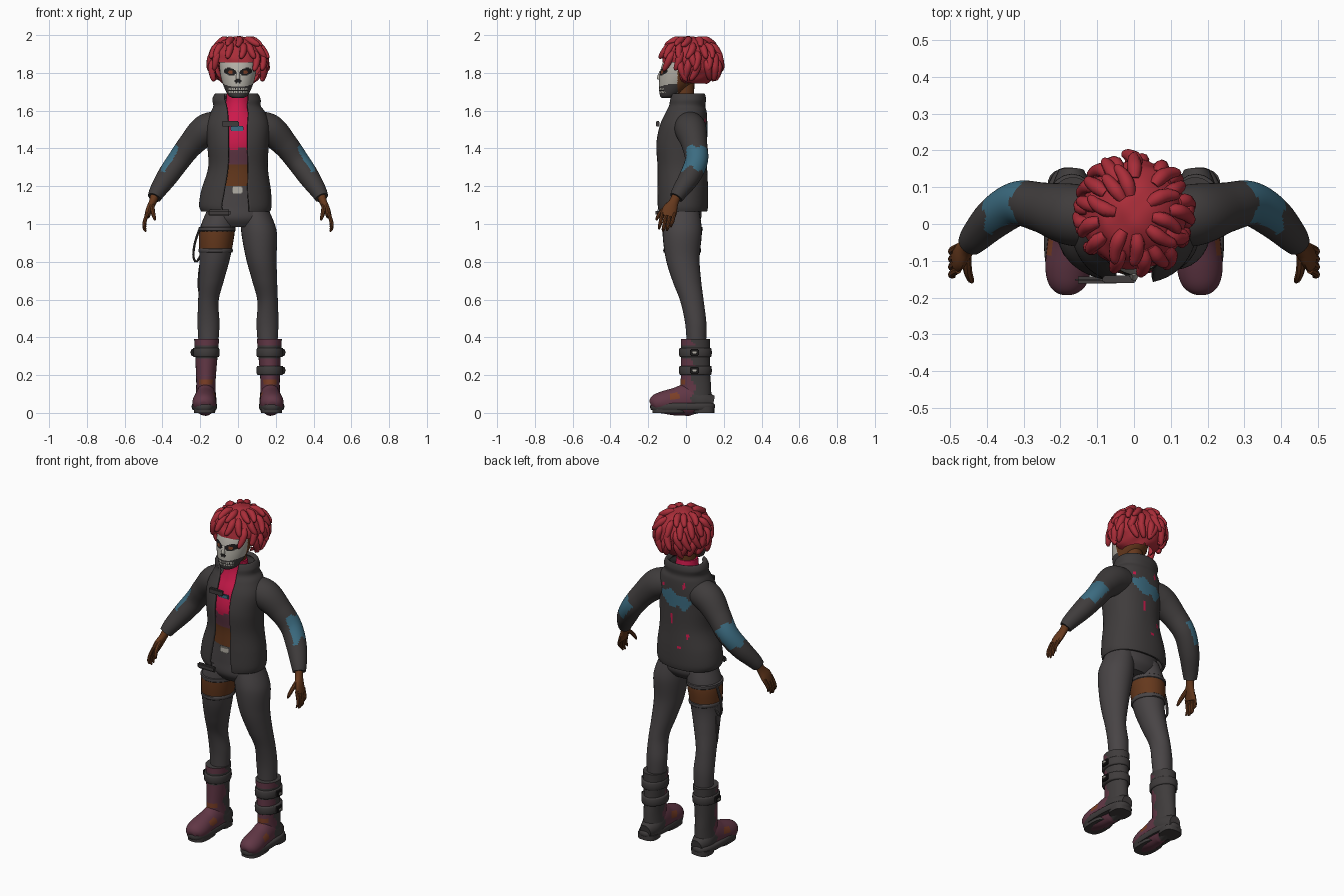
import bpy, bmesh, random
from math import sin, cos, pi, asin, radians, copysign
from mathutils import Vector, Matrix

random.seed(4)
cube = bpy.data.objects.get("Cube")
if cube:
    bpy.data.objects.remove(cube)


def material(name, *rgb):
    m = bpy.data.materials.new(name)
    m.use_nodes = True
    m.diffuse_color = (*rgb, 1)
    m.node_tree.nodes["Principled BSDF"].inputs["Base Color"].default_value = (*rgb, 1)
    return m


red = material("hair red", .40, .026, .04)
charcoal = material("jacket charcoal", .05, .045, .045)
grey = material("legging grey", .065, .058, .06)
skin = material("brown skin", .13, .04, .012)
blue = material("patch blue", .045, .15, .22)
pink = material("shirt pink", .6, .01, .07)
maroon = material("boot maroon", .12, .038, .06)
bone = material("bone white", .45, .43, .38)
black = material("black", .012, .011, .011)
rust = material("rust", .2, .05, .02)

X, Z = Vector((1, 0, 0)), Vector((0, 0, 1))
parts = []


def finish(bm, name, mats, rule=None):
    """Turn a bmesh into an object; rule(centre, normal) picks the material index."""
    bm.normal_update()
    if rule:
        for f in bm.faces:
            f.material_index = rule(f.calc_center_median(), f.normal)
    mesh = bpy.data.meshes.new(name)
    bm.to_mesh(mesh)
    bm.free()
    ob = bpy.data.objects.new(name, mesh)
    bpy.context.collection.objects.link(ob)
    for m in mats:
        mesh.materials.append(m)
    parts.append(ob)
    return ob


def smooth_keys(keys, steps):
    """Catmull-Rom interpolation of key tuples."""
    out = []
    for i in range(len(keys) - 1):
        a, b, c, d = (keys[max(0, min(len(keys) - 1, i + k))] for k in (-1, 0, 1, 2))
        for s in range(steps):
            t = s / steps
            out.append([q + t / 2 * (r - p + t * (2*p - 5*q + 4*r - w + t * (3*(q - r) + w - p)))
                        for p, q, r, w in zip(a, b, c, d)])
    return out + [list(keys[-1])]


def add_loft(bm, keys, seg=20, steps=4, path=False, power=1):
    """Skin elliptical rings (x, y, z, rx, ry, optional front gap half-width)."""
    rows = smooth_keys(keys, steps)
    gap = len(keys[0]) == 6
    rings = []
    for i, r in enumerate(rows):
        c, u, v = Vector(r[:3]), X, Vector((0, 1, 0))
        if path:
            t = (Vector(rows[min(i + 1, len(rows) - 1)][:3]) - Vector(rows[max(i - 1, 0)][:3])).normalized()
            u = (X - t * X.dot(t)).normalized()
            v = t.cross(u)
        g = asin(min(.95, r[5] / r[3])) if gap else 0
        ring = []
        for j in range(seg + gap):
            a = -pi / 2 + g + (2 * pi - 2 * g) * j / seg
            x, y = (copysign(abs(q) ** power, q) for q in (cos(a), sin(a)))
            ring.append(bm.verts.new(c + u * x * r[3] + v * y * r[4]))
        rings.append(ring)
    for a, b in zip(rings, rings[1:]):
        for j in range(seg):
            k = (j + 1) % len(a)
            bm.faces.new((a[j], a[k], b[k], b[j]))
    if not gap:
        bm.faces.new(rings[0][::-1])
        bm.faces.new(rings[-1])


def loft(name, keys, mats, rule=None, **options):
    bm = bmesh.new()
    add_loft(bm, keys, **options)
    return finish(bm, name, mats, rule)


def box(name, at, size, mat, bevel=.004):
    bm = bmesh.new()
    bmesh.ops.create_cube(bm, size=1, matrix=Matrix.Translation(at) @ Matrix.Diagonal((*size, 1)))
    bmesh.ops.bevel(bm, geom=bm.edges[:], offset=bevel, segments=2, affect='EDGES')
    return finish(bm, name, [mat])


def band(name, x, y, z, rx, ry, h, mat):
    """Padded band around a limb."""
    loft(name, [(x, y, z - h, rx * .94, ry * .94), (x, y, z - h * .7, rx, ry),
                (x, y, z + h * .7, rx, ry), (x, y, z + h, rx * .94, ry * .94)], [mat], steps=2)


def in_oval(a, b, ra, rb):
    return (a / ra) ** 2 + (b / rb) ** 2 < 1


# Torso: shorts, bare waist, cropped shirt with high neck
loft("torso", [(0, -.02, .985, .12, .07), (0, -.02, 1.03, .165, .1), (0, -.02, 1.1, .162, .1),
               (0, -.02, 1.2, .135, .098), (0, -.025, 1.3, .125, .095), (0, -.03, 1.42, .14, .108),
               (0, -.02, 1.52, .13, .1), (0, -.01, 1.59, .085, .08), (0, -.01, 1.64, .066, .064),
               (0, -.012, 1.69, .06, .058)], [grey, skin, maroon, pink],
     lambda c, n: (c.z > 1.2) + (c.z > 1.32) + (c.z > 1.4 + .012 * sin(c.x * 90)), seg=40, steps=8)
loft("neck", [(0, -.01, 1.62, .05, .05), (0, -.005, 1.8, .052, .052)], [skin])
box("belt_buckle", (-.005, -.122, 1.18), (.055, .012, .035), bone)
box("collar_pendant", (-.005, -.13, 1.505), (.07, .01, .025), blue)


# Open jacket with rolled collar, back patch and paint splashes
def jacket_colour(c, n):
    if c.y > .02:
        if in_oval(c.x + .01 * sin(c.z * 90), c.z - 1.48 - .2 * c.x, .1, .045 + .012 * sin(c.x * 70)):
            return 1
        for x, z, w, h in ((-.06, 1.57, .008, .02), (.08, 1.55, .012, .01), (.02, 1.36, .007, .03),
                           (-.08, 1.27, .008, .014), (-.03, 1.2, .012, .012)):
            if in_oval(c.x - x, c.z - z, w, h):
                return 2
    return 0


jacket = loft("jacket", [(-.012, -.02, 1.065, .182, .132, .065), (-.014, -.02, 1.1, .192, .137, .065),
                         (-.01, -.02, 1.18, .184, .137, .055), (0, -.022, 1.3, .158, .134, .048),
                         (0, -.025, 1.42, .163, .137, .045), (0, -.015, 1.52, .168, .128, .045),
                         (0, -.002, 1.59, .145, .112, .05), (-.005, .002, 1.625, .126, .1, .052),
                         (-.008, .006, 1.66, .128, .1, .06), (-.008, .008, 1.69, .112, .09, .06),
                         (-.006, .006, 1.675, .09, .075, .06)],
              [charcoal, blue, pink], jacket_colour, seg=96, steps=8, power=.9)
thick = jacket.modifiers.new("thickness", 'SOLIDIFY')
thick.thickness, thick.offset = .014, -1
box("jacket_clasp", (-.04, -.15, 1.53), (.09, .02, .03), charcoal)
box("jacket_front_tab", (-.1, -.152, 1.06), (.12, .02, .035), charcoal, .008)


# Limbs, built once per side
def sleeve_colour(c, n):
    along = abs(c.x) - c.z
    facing = abs(n.x) * copysign(1, n.x * c.x) + n.z + .6 * n.y
    return int(-1.08 < along + .015 * sin(c.y * 80) < -.89 and facing > .2)


def boot_colour(c, n):
    if in_oval(c.y + .06, c.z - .09, .03, .02) or in_oval(c.y + .02, c.z - .16, .02, .015):
        return 2
    return int(c.y < .04 + .015 * sin(c.z * 60) and (c.z < .29 or c.z > .35))


for s, side in ((1, "left"), (-1, "right")):
    loft(side + "_sleeve", [(s*x, y, z, r, r) for x, y, z, r in (
        (.07, .015, 1.52, .075), (.165, .025, 1.5, .084), (.25, .045, 1.42, .068), (.315, .055, 1.335, .061),
        (.375, .02, 1.25, .056), (.425, -.03, 1.175, .044), (.443, -.052, 1.14, .036))],
        [charcoal, blue], sleeve_colour, path=True, seg=48, steps=10)

    # Hand with four fingers and a thumb
    bm = bmesh.new()
    add_loft(bm, [(s*.438, -.045, 1.16, .024, .024), (s*.452, -.065, 1.115, .02, .026),
                  (s*.47, -.085, 1.075, .018, .04), (s*.482, -.095, 1.04, .014, .038)], path=True, seg=14)
    for i in range(4):
        y, drop = -.125 + .021 * i, (.0, .012, .008, -.012)[i]
        add_loft(bm, [(s*.478, y, 1.06, .01, .01), (s*.492, y - .008, 1.02, .01, .01),
                      (s*.496, y - .014, .99 - drop, .009, .009),
                      (s*.488, y - .018, .972 - drop, .004, .004)], path=True, seg=8, steps=3)
    add_loft(bm, [(s*.455, -.085, 1.1, .013, .013), (s*.452, -.125, 1.07, .012, .012),
                  (s*.445, -.148, 1.04, .01, .01), (s*.44, -.157, 1.02, .005, .005)], path=True, seg=8, steps=3)
    finish(bm, side + "_hand", [skin])

    # Leg; the right thigh shows a strip of skin above its stocking
    loft(side + "_leg", [(s*x, y, z, rx, ry) for x, y, z, rx, ry in (
        (.157, .055, .34, .05, .05), (.156, .052, .47, .058, .056), (.157, .032, .59, .054, .062),
        (.141, .004, .7, .066, .076), (.123, -.018, .82, .081, .09), (.111, -.02, .96, .094, .104),
        (.09, -.02, 1.07, .075, .09))], [grey, skin],
        lambda c, n: int(c.x < 0 and .86 < c.z < .965), seg=28, steps=10)

    # Boot: shaft, foot, sole, heel, straps and buckles
    loft(side + "_boot_shaft", [(s*.17, .055, .07, .054, .08), (s*.17, .052, .15, .051, .08),
                                (s*.169, .05, .22, .054, .077), (s*.167, .05, .31, .06, .076),
                                (s*.166, .05, .39, .066, .077)],
         [charcoal, maroon, rust], boot_colour, seg=40, steps=8)
    loft(side + "_boot_foot", [(s*.17, .145, .05, .035, .04), (s*.17, .09, .06, .055, .06),
                               (s*.171, .02, .07, .056, .085), (s*.175, -.05, .06, .06, .075),
                               (s*.179, -.12, .055, .062, .06), (s*.181, -.165, .048, .05, .046),
                               (s*.181, -.185, .04, .025, .02)],
         [charcoal, maroon, rust], boot_colour, path=True, seg=36, steps=8)
    loft(side + "_boot_sole", [(s*.178, -.02, .016, .062, .165), (s*.178, -.018, .028, .067, .172),
                               (s*.178, -.018, .045, .066, .17), (s*.178, -.018, .052, .06, .163)],
         [charcoal], seg=40, steps=2, power=.75)
    for name, y, ry in (("heel", .095, .055), ("tread", -.09, .088)):
        loft(side + "_boot_" + name, [(s*.177, y, 0, .056, ry), (s*.177, y, .03, .058, ry)],
             [charcoal], steps=1, power=.7)
    for z in ((.32, .225) if s > 0 else (.32,)):
        band(side + "_boot_strap", s*.169, .05, z, .07, .086, .024, charcoal)
        box(side + "_boot_buckle", (s*.24, .045, z), (.02, .045, .036), black)
        box(side + "_boot_buckle_pin", (s*.25, .045, z), (.006, .022, .012), bone, .002)

# Thigh hems and hanging garter straps
band("shorts_hem", -.111, -.02, .973, .098, .108, .012, grey)
band("stocking_top", -.118, -.02, .86, .09, .1, .012, grey)
bm = bmesh.new()
for pts in (((-.205, .97), (-.228, .9), (-.236, .83), (-.22, .8), (-.195, .84)),
            ((-.19, .84), (-.205, .74), (-.207, .66), (-.192, .605), (-.182, .65), (-.178, .74))):
    add_loft(bm, [(x, .0, z, .006, .009) for x, z in pts], path=True, seg=8, steps=6)
finish(bm, "garter_straps", [charcoal])


# Head painted as a skull over a dark jaw
def face_colour(c, n):
    x, z = abs(c.x), c.z
    if c.y > -.045:
        return 0
    if in_oval(x - .04, z - 1.803, .012, .009):
        return 4
    if in_oval(x - .042, z - 1.806 - .15 * (x - .04), .032, .02) or in_oval(x - .007, z - 1.757, .009, .012):
        return 3
    if abs(z - 1.708) < .013 and x < .052:
        return 1 if (x * 85) % 1 > .25 and abs(z - 1.708) > .002 else 3
    return 1 if z > 1.728 + .25 * max(0, x - .03) else 2


loft("head", [(0, -.1, 1.668, .03, .03), (0, -.088, 1.68, .05, .05), (0, -.065, 1.72, .072, .078),
              (0, -.042, 1.77, .089, .1), (0, -.03, 1.82, .097, .104), (0, -.01, 1.87, .098, .105),
              (0, .01, 1.93, .08, .085), (0, .015, 1.96, .05, .05)],
     [skin, bone, charcoal, black, rust], face_colour, seg=120, steps=12)
loft("nose", [(0, -.135, 1.765, .012, .014), (0, -.14, 1.775, .011, .014), (0, -.132, 1.81, .007, .008)], [bone])


# Hair: lumpy cap plus rows of thick curling locks
def scalp(th, el, k):
    return (.142 * k * cos(el) * cos(th), .025 + .148 * k * cos(el) * sin(th), 1.855 + .137 * k * sin(el))


bm = bmesh.new()
bmesh.ops.create_uvsphere(bm, u_segments=64, v_segments=40, radius=1)
for v in bm.verts:
    x, y, z = v.co
    k = 1 + .02 * sin(9 * x + 4 * z) * sin(8 * y) + .012 * sin(14 * z + 6 * x)
    v.co = (.142 * x * k, .025 + .148 * y * k, 1.855 + .137 * z * k)
bare = [f for f in bm.faces for c in [f.calc_center_median()]
        if c.z < 1.745 or (c.y < -.03 and c.z < 1.86)]
bmesh.ops.delete(bm, geom=bare, context='FACES')
finish(bm, "hair_cap", [red])

bm = bmesh.new()
for start, count, reach in ((68, 8, 34), (46, 13, 38), (24, 17, 40), (4, 19, 42)):
    for i in range(count):
        th = 2 * pi * (i + random.uniform(-.3, .3)) / count
        if (start < 30 and sin(th) < -.72) or (start < 10 and sin(th) < -.45):
            continue
        bend, lift = random.uniform(-.3, .3), random.uniform(.0, .1)
        keys = []
        for t, k, r in ((0, .95, .014), (.3, 1.02, .02), (.65, 1.04, .018), (.9, 1.07, .013), (1, 1.08, .005)):
            el = radians(start - reach * t)
            keys.append((*scalp(th + bend * t * t, el, k + lift * t * t), r, r))
        add_loft(bm, keys, path=True, seg=9, steps=3)
finish(bm, "hair_locks", [red])

# Smooth shading with sharp edges kept
bpy.ops.object.select_all(action='DESELECT')
for ob in parts:
    ob.select_set(True)
bpy.context.view_layer.objects.active = parts[0]
bpy.ops.object.shade_smooth_by_angle(angle=radians(40))
